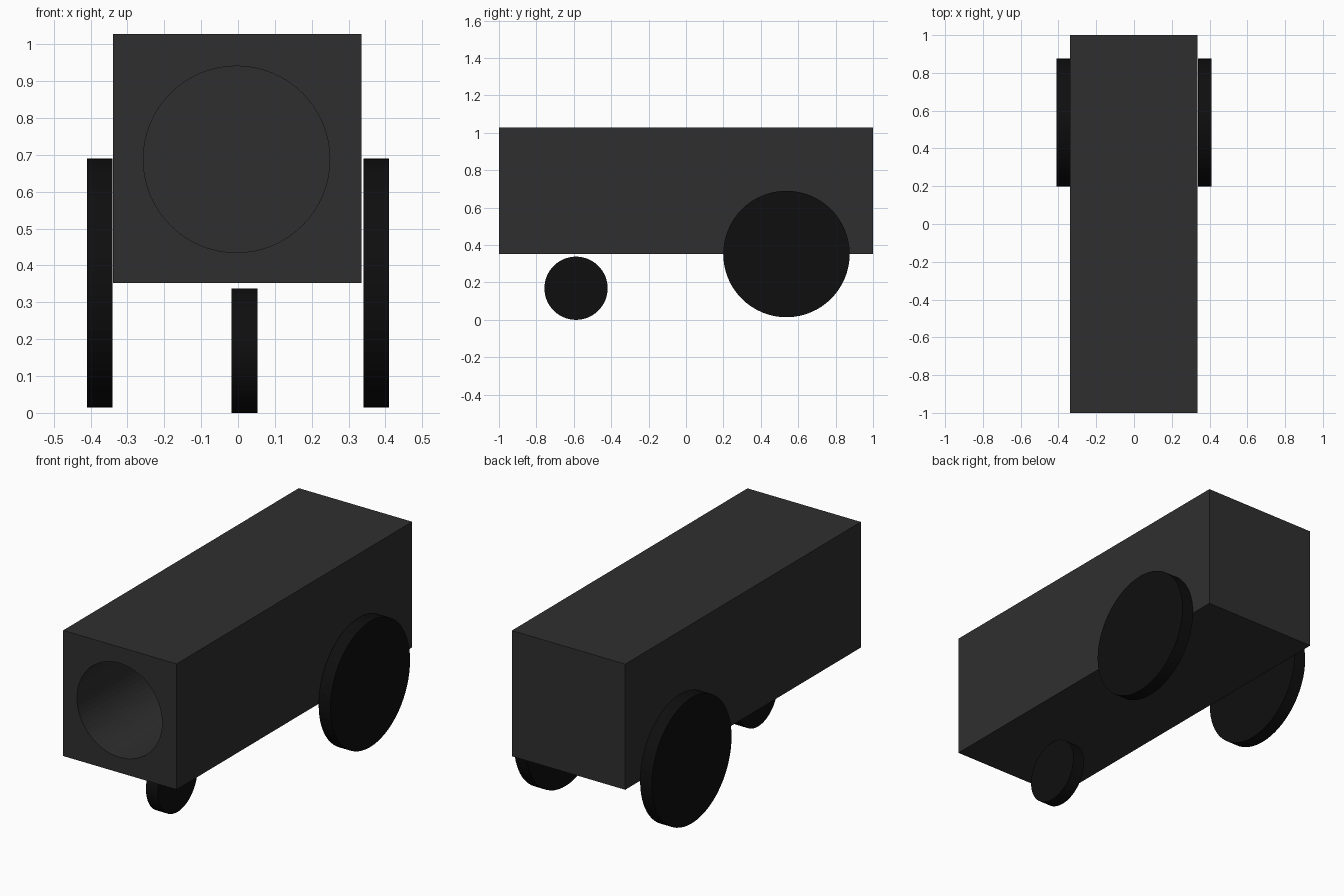
import bpy
import math

if "Cube" in bpy.data.objects:
    bpy.data.objects.remove(bpy.data.objects["Cube"])


def material(name, value):
    m = bpy.data.materials.new(name)
    m.diffuse_color = (value, value, value, 1)
    m.use_nodes = True
    m.node_tree.nodes["Principled BSDF"].inputs["Base Color"].default_value = m.diffuse_color
    return m


body_grey = material("charcoal grey", 0.028)
wheel_black = material("wheel black", 0.0045)


def cylinder(name, radius, depth, location, rotation, mat):
    bpy.ops.mesh.primitive_cylinder_add(vertices=64, radius=radius, depth=depth,
                                        location=location, rotation=rotation)
    ob = bpy.context.object
    ob.name = name
    ob.data.materials.append(mat)
    return ob


# Long square body
bpy.ops.mesh.primitive_cube_add(size=1, location=(-0.002, 0, 0.69))
body = bpy.context.object
body.name = "body"
body.scale = (0.674, 2.0, 0.675)
bpy.ops.object.transform_apply(location=False, rotation=False, scale=True)
body.data.materials.append(body_grey)

# Round blind bore, open at the front
bore_end = 0.85
cutter = cylinder("bore_cutter", 0.253, bore_end + 1.1,
                  (-0.004, (bore_end - 1.1) / 2, 0.688), (math.pi / 2, 0, 0), body_grey)
cutter.hide_render = True
bore = body.modifiers.new("bore", 'BOOLEAN')
bore.operation = 'DIFFERENCE'
bore.solver = 'EXACT'
bore.object = cutter
bpy.context.view_layer.objects.active = body
bpy.ops.object.modifier_apply(modifier="bore")
bpy.data.objects.remove(cutter)

# Large rear wheels and one small front wheel
sideways = (0, math.pi / 2, 0)
for side, label in ((-1, "left"), (1, "right")):
    cylinder("rear_wheel_" + label, 0.338, 0.07,
             (side * 0.375, 0.537, 0.352), sideways, wheel_black)
cylinder("front_wheel", 0.169, 0.07, (0.018, -0.588, 0.169), sideways, wheel_black)
